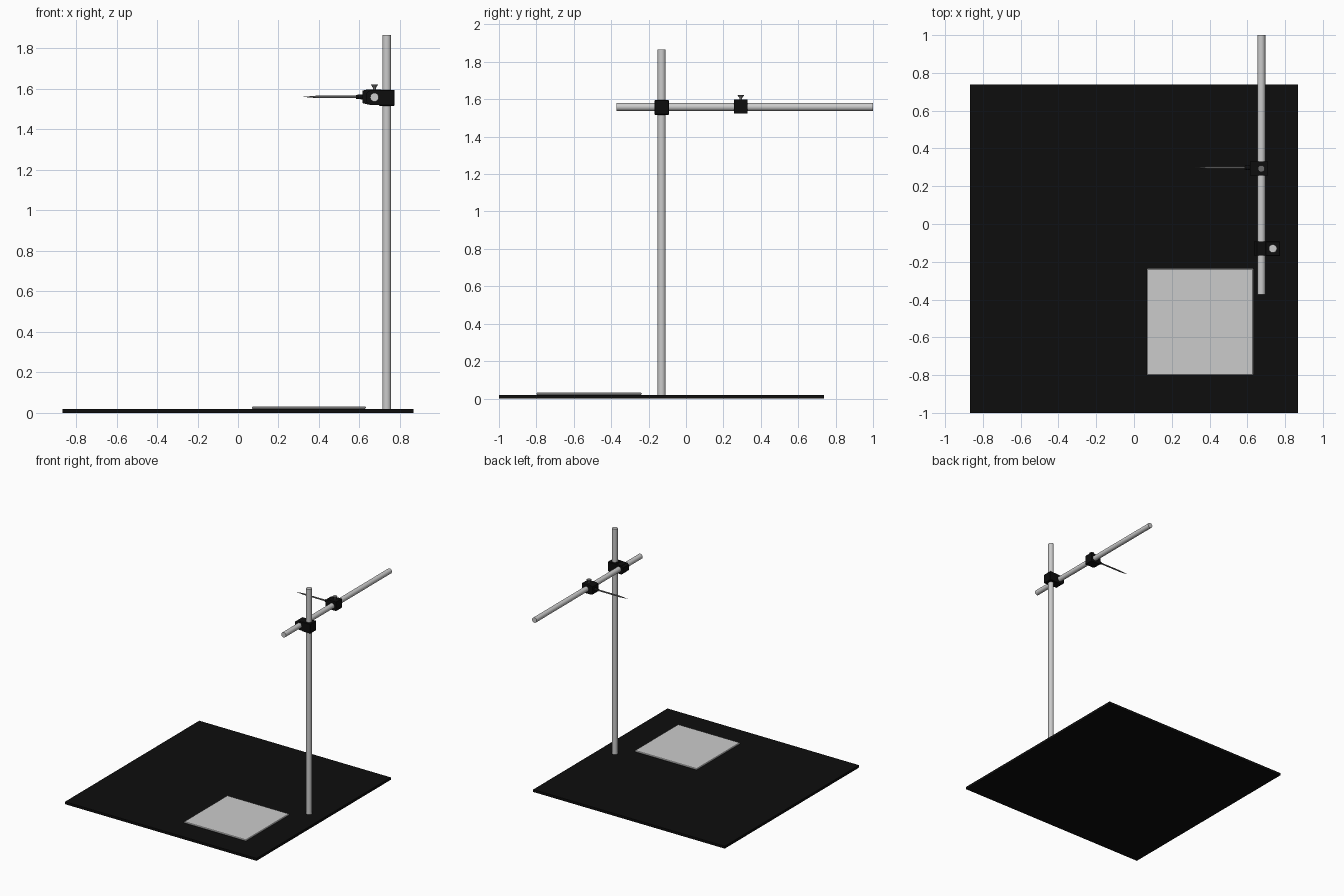
import bpy, bmesh, math
from mathutils import Vector

if "Cube" in bpy.data.objects:
    bpy.data.objects.remove(bpy.data.objects["Cube"])

black = bpy.data.materials.new("black")
black.diffuse_color = (0.004, 0.004, 0.004, 1)
black.use_nodes = True
black.node_tree.nodes["Principled BSDF"].inputs["Base Color"].default_value = black.diffuse_color
steel = bpy.data.materials.new("dark_steel")
steel.diffuse_color = (0.15, 0.15, 0.15, 1)
steel.use_nodes = True
steel.node_tree.nodes["Principled BSDF"].inputs["Base Color"].default_value = steel.diffuse_color


def box(name, lo, hi, mat=None, bevel=0):
    lo, hi = Vector(lo), Vector(hi)
    bpy.ops.mesh.primitive_cube_add(size=1, location=(lo + hi) / 2)
    o = bpy.context.object
    o.name = name
    o.scale = hi - lo
    bpy.ops.object.transform_apply(location=False, rotation=False, scale=True)
    if mat:
        o.data.materials.append(mat)
    if bevel:
        m = o.modifiers.new("edge", 'BEVEL')
        m.width, m.segments = bevel, 1
    return o


def rod(name, a, b, r1, r2=None, mat=None, sides=32):
    a, b = Vector(a), Vector(b)
    d = b - a
    bpy.ops.mesh.primitive_cone_add(vertices=sides, radius1=r1, radius2=r1 if r2 is None else r2,
                                    depth=d.length, location=(a + b) / 2,
                                    rotation=d.to_track_quat('Z', 'Y').to_euler())
    o = bpy.context.object
    o.name = name
    bpy.ops.object.shade_smooth_by_angle(angle=math.radians(35))
    if mat:
        o.data.materials.append(mat)
    return o


def prism(name, profile, y0, y1, mat):
    """Extrude an x-z profile along y."""
    bm = bmesh.new()
    f = bm.faces.new([bm.verts.new((x, y0, z)) for x, z in profile])
    ext = bmesh.ops.extrude_face_region(bm, geom=[f])
    verts = [v for v in ext["geom"] if isinstance(v, bmesh.types.BMVert)]
    bmesh.ops.translate(bm, verts=verts, vec=(0, y1 - y0, 0))
    bmesh.ops.recalc_face_normals(bm, faces=bm.faces)
    me = bpy.data.meshes.new(name)
    bm.to_mesh(me)
    bm.free()
    o = bpy.data.objects.new(name, me)
    bpy.context.collection.objects.link(o)
    me.materials.append(mat)
    return o


RX, RZ = 0.674, 1.559      # crossbar axis
PX, PY = 0.735, -0.13      # post axis
NY = 0.293                 # needle clamp position

# Base and sample pad
box("base_plate", (-0.868, -1.0, 0), (0.868, 0.738, 0.02), black)
box("sample_pad", (0.068, -0.80, 0.02), (0.632, -0.236, 0.031), bevel=0.004)

# Post and crossbar
rod("upright_post", (PX, PY, 0.018), (PX, PY, 1.866), 0.0215)
rod("crossbar", (RX, -0.372, RZ), (RX, 1.0, RZ), 0.021)

# Clamp joining post and crossbar
box("post_clamp", (0.697, PY - 0.039, 1.517), (0.774, PY + 0.039, 1.595), black, 0.003)
prism("crossbar_clamp", [(0.635, 1.535), (0.65, 1.522), (0.70, 1.522), (0.70, 1.592),
                         (0.65, 1.592), (0.635, 1.58)], PY - 0.037, PY + 0.037, black)

# Needle clamp on the crossbar
prism("needle_clamp", [(0.615, 1.53), (0.64, 1.524), (0.71, 1.524), (0.71, 1.598),
                       (0.64, 1.598), (0.615, 1.592)], NY - 0.037, NY + 0.037, black)
rod("thumbscrew_stem", (RX, NY, 1.59), (RX, NY, 1.612), 0.007, mat=steel, sides=16)
rod("thumbscrew_head", (RX, NY, 1.608), (RX, NY, 1.622), 0.009, 0.018, steel, 24)

# Needle with its collar
rod("needle_collar", (0.62, 0.298, 1.561), (0.584, 0.298, 1.561), 0.013, 0.010, black, 24)
rod("needle_shaft", (0.59, 0.298, 1.561), (0.39, 0.298, 1.561), 0.006, mat=steel, sides=16)
rod("needle_tip", (0.39, 0.298, 1.561), (0.322, 0.298, 1.561), 0.006, 0.0005, steel, 16)
